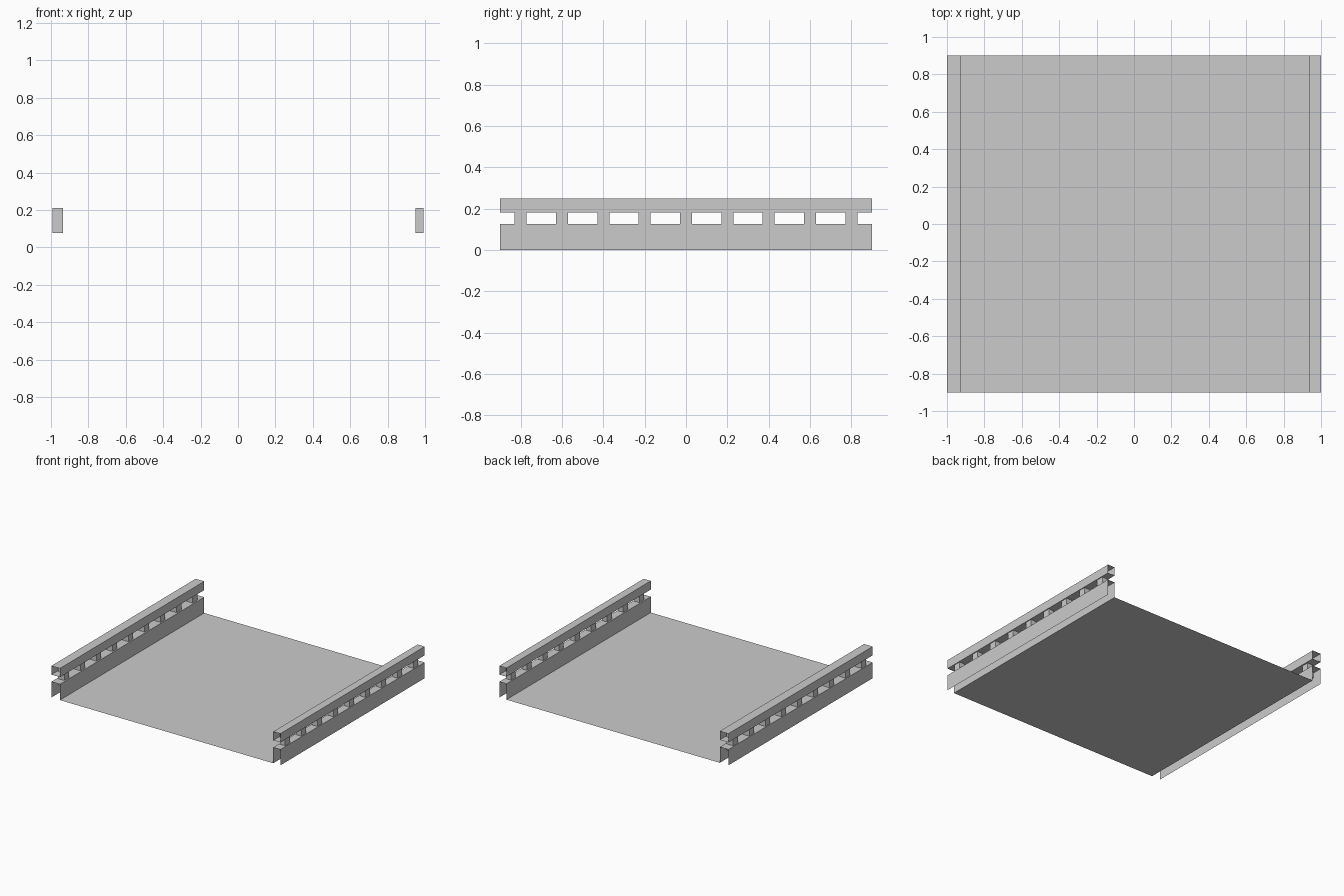
import bpy
import bmesh

if "Cube" in bpy.data.objects:
    bpy.data.objects.remove(bpy.data.objects["Cube"])

HALF_LENGTH = 0.9


def finish(name, bm):
    mesh = bpy.data.meshes.new(name)
    bm.to_mesh(mesh)
    bm.free()
    obj = bpy.data.objects.new(name, mesh)
    bpy.context.collection.objects.link(obj)
    return obj


def sheet(name, profile, closed=False):
    """Sweep an open or closed x/z outline along y, leaving the ends open."""
    bm = bmesh.new()
    front = [bm.verts.new((x, -HALF_LENGTH, z)) for x, z in profile]
    back = [bm.verts.new((x, HALF_LENGTH, z)) for x, z in profile]
    n = len(profile)
    for i in range(n if closed else n - 1):
        j = (i + 1) % n
        bm.faces.new((front[i], front[j], back[j], back[i]))
    return finish(name, bm)


def posts(name, x0, x1, z0, z1):
    """Nine evenly spaced posts sunk into the rail and the curb."""
    bm = bmesh.new()
    for i in range(9):
        y = -0.8 + 0.2 * i
        cube = bmesh.ops.create_cube(bm, size=1)["verts"]
        bmesh.ops.scale(bm, vec=(x1 - x0, 0.058, z1 - z0), verts=cube)
        bmesh.ops.translate(bm, vec=((x0 + x1) / 2, y, (z0 + z1) / 2), verts=cube)
    return finish(name, bm)


LEFT, RIGHT = -0.925, 0.938

# Flat deck
sheet("deck", [(RIGHT, 0), (LEFT, 0)])

# Curbs (open underneath), hollow top rails and posts on both sides
for side, a, b, p0, p1 in (("left", -1, LEFT, -0.993, -0.936),
                           ("right", RIGHT, 1, 0.948, 0.993)):
    sheet(side + "_curb", [(b, 0), (b, 0.125), (a, 0.125), (a, 0)])
    sheet(side + "_rail", [(b, 0.181), (b, 0.25), (a, 0.25), (a, 0.181)], closed=True)
    posts(side + "_posts", p0, p1, 0.077, 0.212)
